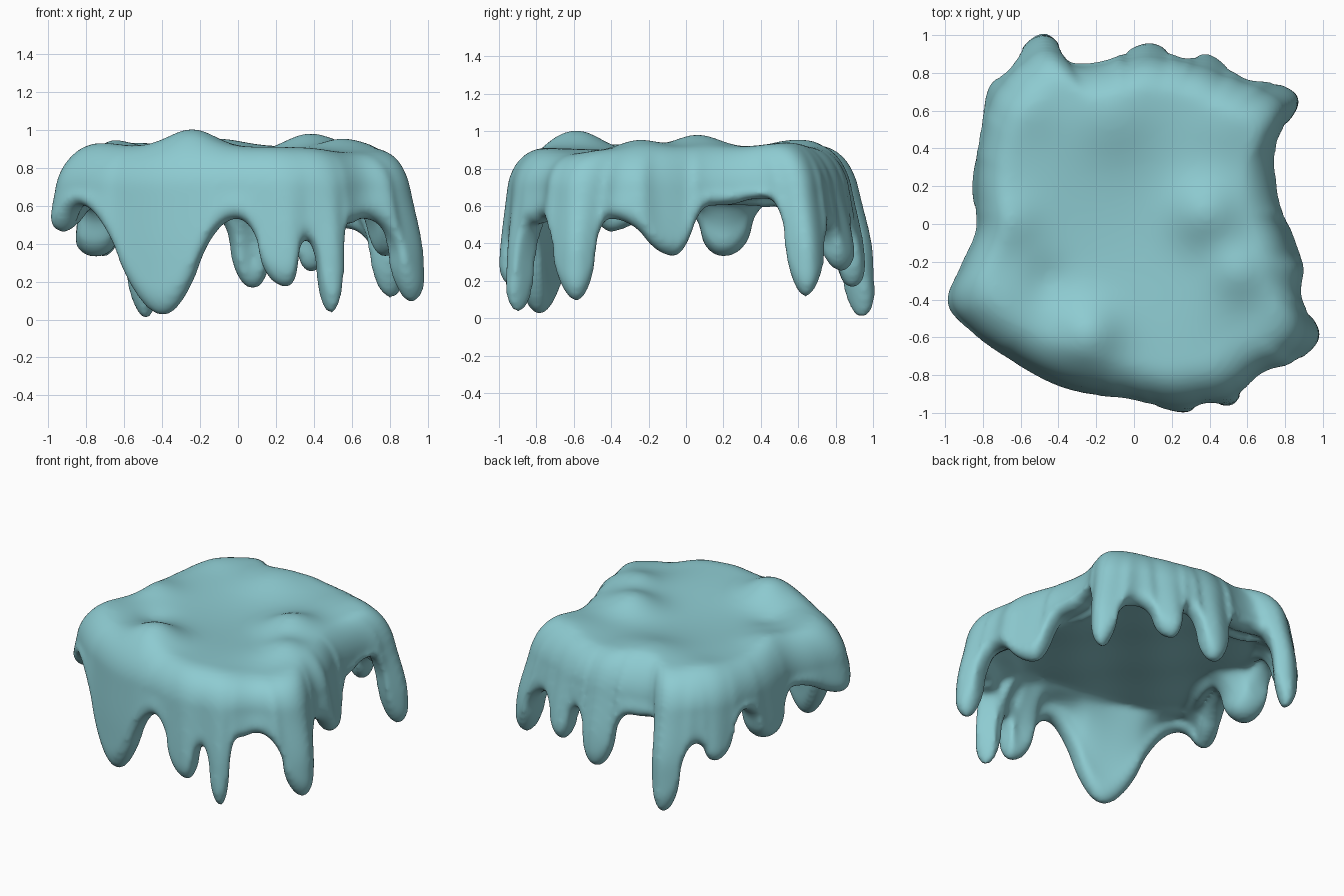
import bpy, bmesh
from math import cos, sin, pi, exp
from mathutils import Vector

if "Cube" in bpy.data.objects:
    bpy.data.objects.remove(bpy.data.objects["Cube"])

# Outer outline seen from above; a third value is the lower edge height at a drip tip or a gap
OUTLINE = [
    (-.99, -.42, .46), (-.86, -.58, .60), (-.66, -.72), (-.42, -.85, .02), (-.20, -.91), (-.02, -.93, .53),
    (.26, -1.0, .17), (.37, -.95, .42), (.52, -.96, .03), (.60, -.86, .50), (.70, -.78, .53),
    (.86, -.73), (.985, -.59, .09), (.89, -.39, .53), (.90, -.22), (.84, -.04, .33),
    (.77, .14, .60), (.76, .42, .64), (.875, .65, .11), (.75, .75), (.59, .77, .48),
    (.40, .90, .25), (.26, .88, .50), (.08, .96, .16), (-.15, .87, .55), (-.34, .86, .57),
    (-.40, .96), (-.48, 1.01, 0), (-.58, .95), (-.66, .82, .46), (-.77, .73, .33), (-.82, .48, .62),
    (-.86, .20, .33), (-.84, -.02, .59), (-.92, -.22)]

# Lumps on the top: x, y, radius, height
LUMPS = [(-.24, -.58, .17, .10), (.37, .06, .18, .09), (-.12, .58, .22, .05), (.55, -.25, .14, .05),
         (-.65, .02, .15, .04), (-.72, -.40, .18, .02), (-.55, .60, .15, .02), (.52, .55, .20, .03),
         (0, 0, .50, -.04), (-.45, -.30, .12, -.03), (.6, -.6, .2, -.03)]
TOP, SUB = .915, 22


def catmull(a, b, c, d, t):
    return .5 * (2 * b + (c - a) * t + (2 * a - 5 * b + 4 * c - d) * t * t
                 + (3 * b - a - 3 * c + d) * t ** 3)


def smooth(t):
    t = min(1, max(0, t))
    return t * t * (3 - 2 * t)


# Dense outline
n = len(OUTLINE)
pts = [Vector((p[0], p[1])) for p in OUTLINE]
low = [catmull(pts[i - 1], pts[i], pts[(i + 1) % n], pts[(i + 2) % n], j / SUB)
       for i in range(n) for j in range(SUB)]
N = len(low)
arc = [0]
for i in range(N):
    arc.append(arc[-1] + (low[(i + 1) % N] - low[i]).length)
total = arc[-1]

# Lower edge height: rounded swing between drip tips and gaps, blunter on the narrow fingers
keys = [(arc[i * SUB], p[2]) for i, p in enumerate(OUTLINE) if len(p) == 3]
keys.append((total, OUTLINE[0][2]))
edge = []
for i in range(N):
    for (s0, z0), (s1, z1) in zip(keys, keys[1:]):
        if s0 <= arc[i] <= s1:
            t = (arc[i] - s0) / (s1 - s0)
            u = t if z0 < z1 else 1 - t          # distance from the tip
            x, y = low[i]
            broad = (y < 0 and x < -.02) or (x > .7 and -.4 < y < .2)
            power, bias = (.85, 1) if broad else (.55, 1.2 if s1 - s0 < .33 else 1)
            c = cos(pi * u ** bias)
            c = abs(c) ** power * (1 if c > 0 else -1)
            edge.append(min(z0, z1) + abs(z1 - z0) * (1 - c) / 2)
            break

# Calmer outline for the upper body, above the drips
upper = []
for i in range(N):
    acc, wsum = Vector((0, 0)), 0
    for j in range(N):
        d = abs(arc[i] - arc[j])
        d = min(d, total - d)
        if d < .3:
            w = exp(-(d / .13) ** 2) * (arc[j + 1] - arc[j])
            acc += low[j] * w
            wsum += w
    p = acc / wsum
    upper.append(p * (.99 - .035 * smooth((p.x + p.y + .2) / .8)))


def lumps(p):
    return sum(h * exp(-((p.x - x) ** 2 + (p.y - y) ** 2) / (r * r)) for x, y, r, h in LUMPS)


def ceil(p):
    return .64 - .04 * p.y + .015 * sin(9 * p.x) * cos(8 * p.y)


def column(i):
    """One slice: top, shoulder, outer wall, rounded lip, inner wall, ceiling."""
    lo, up, zb = low[i], upper[i], edge[i]
    out = []
    tangent = (upper[(i + 6) % N] - upper[i - 6]).normalized()
    normal = Vector((tangent.y, -tangent.x))
    start = .82 + .28 * smooth((zb - .35) / .15)

    def wall(z):
        return up.lerp(lo, smooth((start - z) / .5))

    for k in range(1, 15):
        p = up * (.77 * k / 14)
        out.append((p.x, p.y, TOP + lumps(p)))
    zs = max(.68, zb + .03)
    for k in range(1, 10):
        a = k / 9 * pi / 2
        z = zs + (TOP - zs) * cos(a)
        p = wall(z) * (.77 + .21 * sin(a))
        out.append((p.x, p.y, z + lumps(p) * cos(a)))
    bulb = exp(-((lo.x + .85) ** 2 + (lo.y - .2) ** 2) / .03)
    thick = .14 + .08 * bulb
    lip = .05 + .13 * max(0, .65 - zb)
    zl = min(zb + lip, zs - .005)
    for k in range(1, 13):
        z = zs + (zl - zs) * k / 12
        p = wall(z) * (.98 + .02 * k / 12)
        out.append((p.x, p.y, z))
    for k in range(1, 10):
        a = k / 10 * pi
        p = wall(zb) - normal * thick * (1 - cos(a)) / 2
        out.append((p.x, p.y, zl - (zl - zb) * sin(a)))
    flare = .06 + .06 * smooth(-lo.y)
    zi = ceil(lo) - .03
    for k in range(0, 11):
        z = zl + (zi - zl) * k / 10
        p = wall(z) - normal * (thick + flare * (k / 10) ** 2)
        out.append((p.x, p.y, z))
    inner = wall(zi) - normal * (thick + flare)
    for k in range(1, 12):
        p = inner * (1 - k / 12)
        out.append((p.x, p.y, ceil(p)))
    return out


# Dripping shell
bm = bmesh.new()
cols = [[bm.verts.new(c) for c in column(i)] for i in range(N)]
zero = Vector((0, 0))
top = bm.verts.new((0, 0, TOP + lumps(zero)))
ceiling = bm.verts.new((0, 0, ceil(zero)))
for i in range(N):
    a, b = cols[i], cols[(i + 1) % N]
    bm.faces.new((top, a[0], b[0]))
    bm.faces.new((ceiling, b[-1], a[-1]))
    for k in range(len(a) - 1):
        bm.faces.new((a[k], a[k + 1], b[k + 1], b[k]))
bmesh.ops.recalc_face_normals(bm, faces=bm.faces)
mesh = bpy.data.meshes.new("dripping_icing")
bm.to_mesh(mesh)
bm.free()
icing = bpy.data.objects.new("dripping_icing", mesh)
bpy.context.collection.objects.link(icing)

# Even out the surface so it flows
rem = icing.modifiers.new("even", 'REMESH')
rem.mode = 'VOXEL'
rem.voxel_size = .016
rem.use_smooth_shade = True
sm = icing.modifiers.new("soften", 'SMOOTH')
sm.factor = .5
sm.iterations = 14

# Pale teal
mat = bpy.data.materials.new("pale_teal")
mat.diffuse_color = (.27, .60, .64, 1)
mat.use_nodes = True
mat.node_tree.nodes["Principled BSDF"].inputs["Base Color"].default_value = mat.diffuse_color
mesh.materials.append(mat)
for f in mesh.polygons:
    f.use_smooth = True
